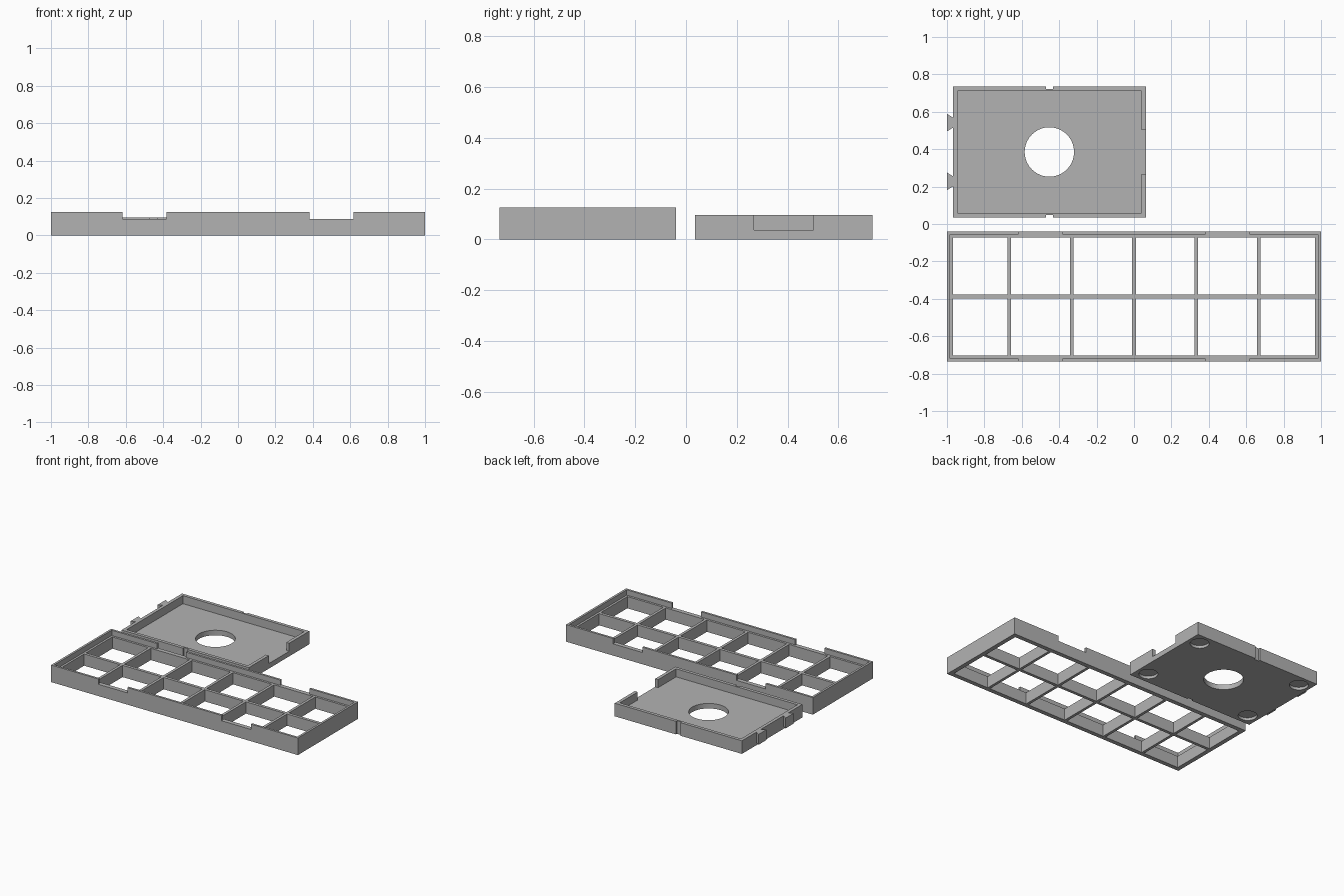
import bpy, bmesh, math
from mathutils import Matrix, Vector

if "Cube" in bpy.data.objects:
    bpy.data.objects.remove(bpy.data.objects["Cube"])

grey = bpy.data.materials.new("mid grey")
grey.diffuse_color = (0.45, 0.45, 0.45, 1)
grey.use_nodes = True
grey.node_tree.nodes["Principled BSDF"].inputs["Base Color"].default_value = grey.diffuse_color


def make(name, bm):
    bmesh.ops.recalc_face_normals(bm, faces=bm.faces)
    me = bpy.data.meshes.new(name)
    bm.to_mesh(me)
    bm.free()
    me.materials.append(grey)
    ob = bpy.data.objects.new(name, me)
    bpy.context.collection.objects.link(ob)
    return ob


def boxes(name, bounds):
    """One mesh of boxes, each given as (x0, x1, y0, y1, z0, z1)."""
    bm = bmesh.new()
    for x0, x1, y0, y1, z0, z1 in bounds:
        m = Matrix.Translation(Vector((x0 + x1, y0 + y1, z0 + z1)) / 2)
        m = m @ Matrix.Diagonal((x1 - x0, y1 - y0, z1 - z0, 1))
        bmesh.ops.create_cube(bm, size=1, matrix=m)
    return make(name, bm)


def discs(name, centres, r, z0, z1, seg=48):
    bm = bmesh.new()
    for x, y in centres:
        bmesh.ops.create_cone(bm, cap_ends=True, segments=seg, radius1=r, radius2=r,
                              depth=z1 - z0, matrix=Matrix.Translation((x, y, (z0 + z1) / 2)))
    return make(name, bm)


def cut(target, cutter):
    cutter.hide_render = True
    mod = target.modifiers.new("cut", 'BOOLEAN')
    mod.operation = 'DIFFERENCE'
    mod.solver = 'EXACT'
    mod.object = cutter
    bpy.context.view_layer.objects.active = target
    bpy.ops.object.modifier_apply(modifier=mod.name)
    bpy.data.objects.remove(cutter)


# Grid frame: block, recess for the lid, twelve through cells, four rim notches
FY0, FY1, FH, LEDGE = -0.735, -0.04, 0.125, 0.086
frame = boxes("grid_frame", [(-1, 1, FY0, FY1, 0, FH)])
cut(frame, boxes("recess", [(-0.984, 0.984, FY0 + 0.016, FY1 - 0.016, LEDGE, 0.2)]))
xs = [-0.968] + [i / 3 for i in range(-2, 3)] + [0.968]
ym = (FY0 + FY1) / 2
cells = []
for i in range(6):
    x0 = xs[i] + (0.01 if i > 0 else 0)
    x1 = xs[i + 1] - (0.01 if i < 5 else 0)
    cells += [(x0, x1, FY0 + 0.032, ym - 0.011, -0.1, 0.2),
              (x0, x1, ym + 0.011, FY1 - 0.032, -0.1, 0.2)]
cut(frame, boxes("cells", cells))
notches = []
for s in (-1, 1):
    for y in (FY0 + 0.006, FY1 - 0.006):
        notches.append((s * 0.5 - 0.118, s * 0.5 + 0.118, y - 0.016, y + 0.016, LEDGE, 0.2))
cut(frame, boxes("notches", notches))

# Tray: block, pocket, side opening, two wall grooves
X0, X1, Y0, Y1, H, FLOOR = -0.968, 0.063, 0.035, 0.735, 0.096, 0.037
W = 0.024
cx, cy = (X0 + X1) / 2, (Y0 + Y1) / 2
tray = boxes("tray", [(X0, X1, Y0, Y1, 0, H)])
cut(tray, boxes("pocket", [(X0 + W, X1 - W, Y0 + W, Y1 - W, FLOOR, 0.2)]))
cut(tray, boxes("side_opening", [(X1 - W - 0.02, X1 + 0.05, cy - 0.118, cy + 0.118, FLOOR, 0.2)]))
cut(tray, boxes("grooves", [(cx - 0.019, cx + 0.019, Y0 - 0.05, Y0 + 0.012, -0.1, 0.2),
                            (cx - 0.019, cx + 0.019, Y1 - 0.012, Y1 + 0.05, -0.1, 0.2)]))

# Central hole and four round recesses underneath
cut(tray, discs("hole", [(cx, cy)], 0.132, -0.1, 0.2, 64))
corners = [(x, y) for x in (X0 + 0.086, X1 - 0.086) for y in (Y0 + 0.086, Y1 - 0.086)]
cut(tray, discs("foot_recess", corners, 0.063, -0.1, 0.02))

# Two dovetail clips on the left wall
for n, y in (("front", cy - 0.157), ("back", cy + 0.157)):
    bm = bmesh.new()
    pts = [(-1, y - 0.047), (X0, y - 0.027), (X0 + 0.004, y - 0.027),
           (X0 + 0.004, y + 0.027), (X0, y + 0.027), (-1, y + 0.047)]
    face = bm.faces.new([bm.verts.new((px, py, 0.02)) for px, py in pts])
    ext = bmesh.ops.extrude_face_region(bm, geom=[face])
    bmesh.ops.translate(bm, vec=(0, 0, H - 0.02),
                        verts=[v for v in ext["geom"] if isinstance(v, bmesh.types.BMVert)])
    make(n + "_clip", bm)
    # keep clip tops level with the tray wall
    bpy.data.objects[n + "_clip"].location.z = -0.0005

# Smooth round walls, keep edges sharp
bpy.ops.object.select_all(action='DESELECT')
tray.select_set(True)
bpy.context.view_layer.objects.active = tray
bpy.ops.object.shade_smooth_by_angle(angle=math.radians(30))
